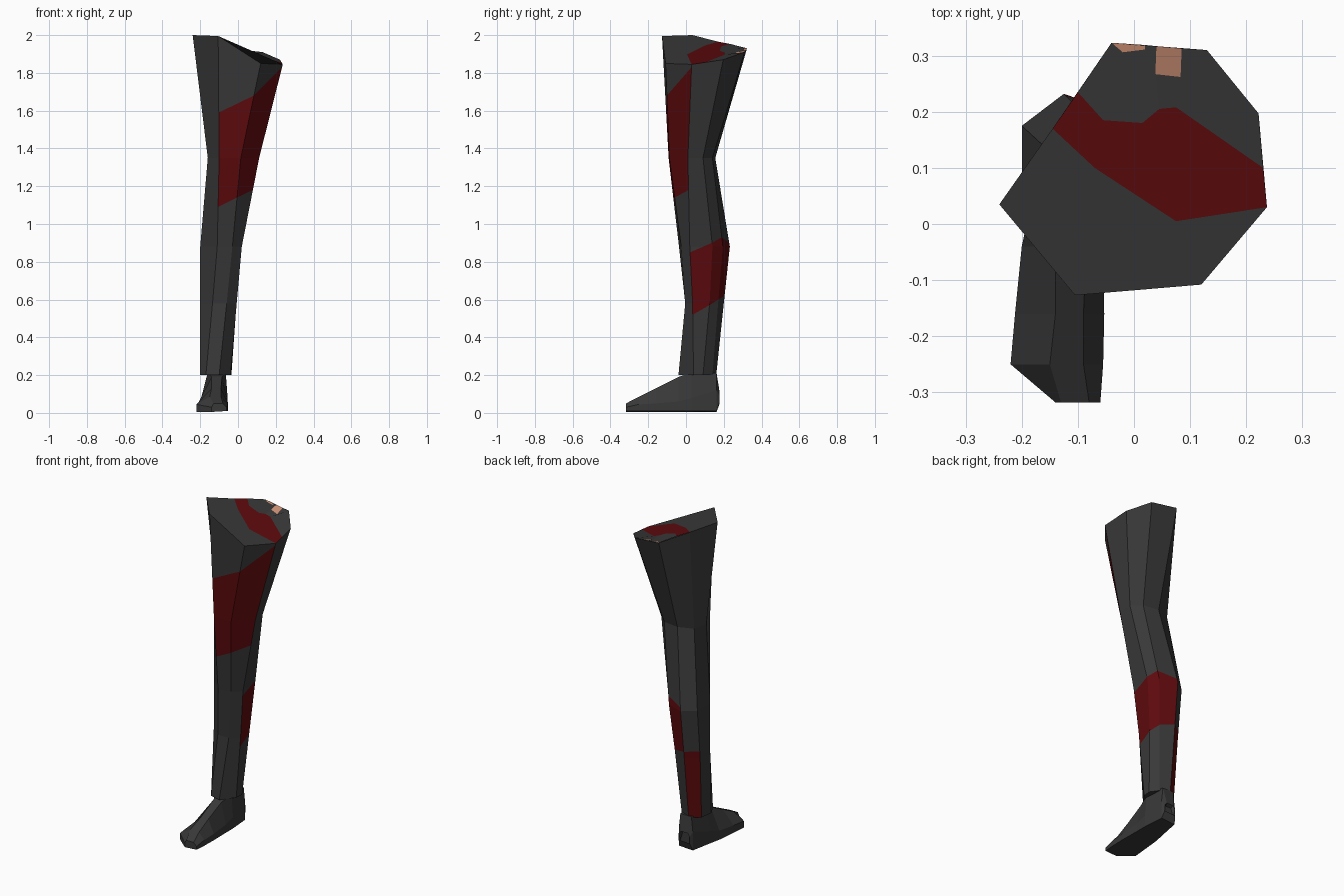
import bpy, bmesh
from mathutils import Vector

if "Cube" in bpy.data.objects:
    bpy.data.objects.remove(bpy.data.objects["Cube"])


def material(name, rgb):
    m = bpy.data.materials.new(name)
    m.diffuse_color = (*rgb, 1)
    m.use_nodes = True
    m.node_tree.nodes["Principled BSDF"].inputs["Base Color"].default_value = m.diffuse_color
    return m


MATS = [material("dark grey", (0.04, 0.04, 0.04)),
        material("dark red", (0.11, 0.003, 0.004)),
        material("skin", (0.6, 0.27, 0.17))]


def finish(bm, name, recalc=True):
    if recalc:
        bmesh.ops.recalc_face_normals(bm, faces=bm.faces[:])
    me = bpy.data.meshes.new(name)
    bm.to_mesh(me)
    bm.free()
    for m in MATS:
        me.materials.append(m)
    ob = bpy.data.objects.new(name, me)
    bpy.context.collection.objects.link(ob)
    return ob


def level(z, pts):
    return [Vector((x, y, z)) for x, y in pts]


# Trouser leg rings: left, front, right, back (counter-clockwise)
top = [Vector(p) for p in [
    (-.24, .035, 2.0), (-.105, -.127, 1.995), (.12, -.108, 1.85), (.237, .03, 1.845),
    (.222, .197, 1.87), (.13, .31, 1.91), (-.04, .323, 1.93), (-.145, .17, 1.965)]]
knee = level(1.35, [(-.16, .03), (-.1, -.092), (.015, -.088), (.112, .01),
                    (.105, .09), (.05, .14), (-.05, .155), (-.14, .12)])
calf = level(.88, [(-.2, .05), (-.11, -.037), (-.03, -.025), (.02, .02),
                   (.018, .14), (-.02, .195), (-.125, .232), (-.2, .175)])
shin = level(.58, [(-.2, .05), (-.135, -.004), (-.06, -.004), (-.007, .035),
                   (-.01, .125), (-.045, .17), (-.128, .2), (-.198, .145)])
hem = level(.2, [(-.2, .04), (-.17, -.02), (-.1, -.04), (-.04, .04),
                 (-.035, .09), (-.07, .14), (-.13, .16), (-.19, .12)])
RINGS = [top, knee, calf, shin, hem]


def column(i, z):
    """Point at height z on the i-th lengthwise edge."""
    for a, b in zip(RINGS, RINGS[1:]):
        if z >= b[i].z or b is hem:
            return b[i].lerp(a[i], (z - b[i].z) / (a[i].z - b[i].z))


bm = bmesh.new()
sector = bm.faces.layers.int.new("sector")
loops = [[bm.verts.new(p) for p in r] for r in RINGS]
for a, b in zip(loops, loops[1:]):
    for i in range(8):
        j = (i + 1) % 8
        f = bm.faces.new((a[i], b[i], b[j], a[j]))
        f[sector] = i
bm.faces.new(loops[-1][::-1])[sector] = -1


def red_patch(i, low, high):
    """Cut a slanted band into one side of the leg and paint it red."""
    planes = []
    for za, zb in (low, high):
        p, q = column(i, za), column((i + 1) % 8, zb)
        t = q - p
        n = t.cross(Vector((0, 0, 1))).cross(t).normalized()
        if n.z < 0:
            n.negate()
        planes.append((p, n))
        faces = [f for f in bm.faces if f[sector] == i]
        geom = set(faces)
        for f in faces:
            geom.update(f.edges)
            geom.update(f.verts)
        bmesh.ops.bisect_plane(bm, geom=list(geom), dist=1e-4, plane_co=p, plane_no=n)
    (p, n), (q, m) = planes
    for f in bm.faces:
        c = f.calc_center_median()
        if f[sector] == i and (c - p).dot(n) > 0 > (c - q).dot(m):
            f.material_index = 1


# Thigh patch, calf patch, lower back patch
red_patch(1, (1.09, 1.14), (1.59, 1.68))
red_patch(2, (1.14, 1.18), (1.68, 1.83))
red_patch(3, (.52, .57), (.85, .90))
red_patch(4, (.57, .60), (.90, .93))
red_patch(5, (.60, .62), (.93, .90))
red_patch(6, (.10, .10), (.62, .62))
finish(bm, "trouser_leg")

# Slanted top cap, divided into grey, red and skin areas
pts = {str(i): p for i, p in enumerate(top)}
pts.update(B=Vector((-.1, .235, 1.953)), R=Vector((.23, .1, 1.855)))
pts.update(P1=Vector((.04, .317, 1.92)), P2=Vector((.085, .313, 1.915)),
           Q3=Vector((.02, .319, 1.922)))
for k, x, y in [("L1", -.07, .1), ("L2", .075, .005), ("U1", -.055, .185),
                ("U2", .015, .18), ("U3", .045, .205), ("U4", .075, .208),
                ("Pa", .038, .267), ("Pb", .083, .262), ("Q1", -.02, .306), ("Q2", .02, .311)]:
    pts[k] = Vector((x, y, 1.922 - .325 * x))
bm = bmesh.new()
v = {k: bm.verts.new(p) for k, p in pts.items()}
for mat, names in [(0, "0 1 2 3 L2 L1 7"), (1, "7 L1 L2 3 R U4 U3 U2 U1 B"),
                   (0, "B U1 U2 U3 Pa P1 Q3 Q2 Q1 6"), (0, "Pa U3 U4 R 4 5 P2 Pb"),
                   (2, "P1 Pa Pb P2"), (2, "6 Q1 Q2 Q3")]:
    bm.faces.new([v[k] for k in names.split()]).material_index = mat
finish(bm, "leg_top", recalc=False)

# Boot: sections from heel to toe
# y, base left/right, side height, top left/right, top height
SECTIONS = [(.16, -.15, -.075, .05, -.135, -.09, .1),
            (.178, -.15, -.075, .09, -.135, -.09, .11),
            (.162, -.16, -.065, .12, -.15, -.075, .21),
            (.03, -.185, -.055, .08, -.16, -.065, .215),
            (-.04, -.2, -.055, .06, -.14, -.085, .19),
            (-.16, -.212, -.053, .05, -.14, -.09, .13),
            (-.25, -.22, -.055, .045, -.15, -.09, .085),
            (-.318, -.14, -.06, .03, -.13, -.08, .05)]
bm = bmesh.new()
prev = None
for n, (y, xl, xr, zs, tl, tr, zt) in enumerate(SECTIONS):
    z0 = .005 if n != 1 else .05
    ring = [bm.verts.new((x, y, z)) for x, z in
            [(xl, z0), (xr, z0 + .005), (xr, zs), (tr, zt), (tl, zt), (xl, zs)]]
    if prev:
        for i in range(6):
            j = (i + 1) % 6
            bm.faces.new((prev[i], prev[j], ring[j], ring[i]))
    else:
        bm.faces.new(ring)
    prev = ring
bm.faces.new(prev[::-1])
finish(bm, "boot")
